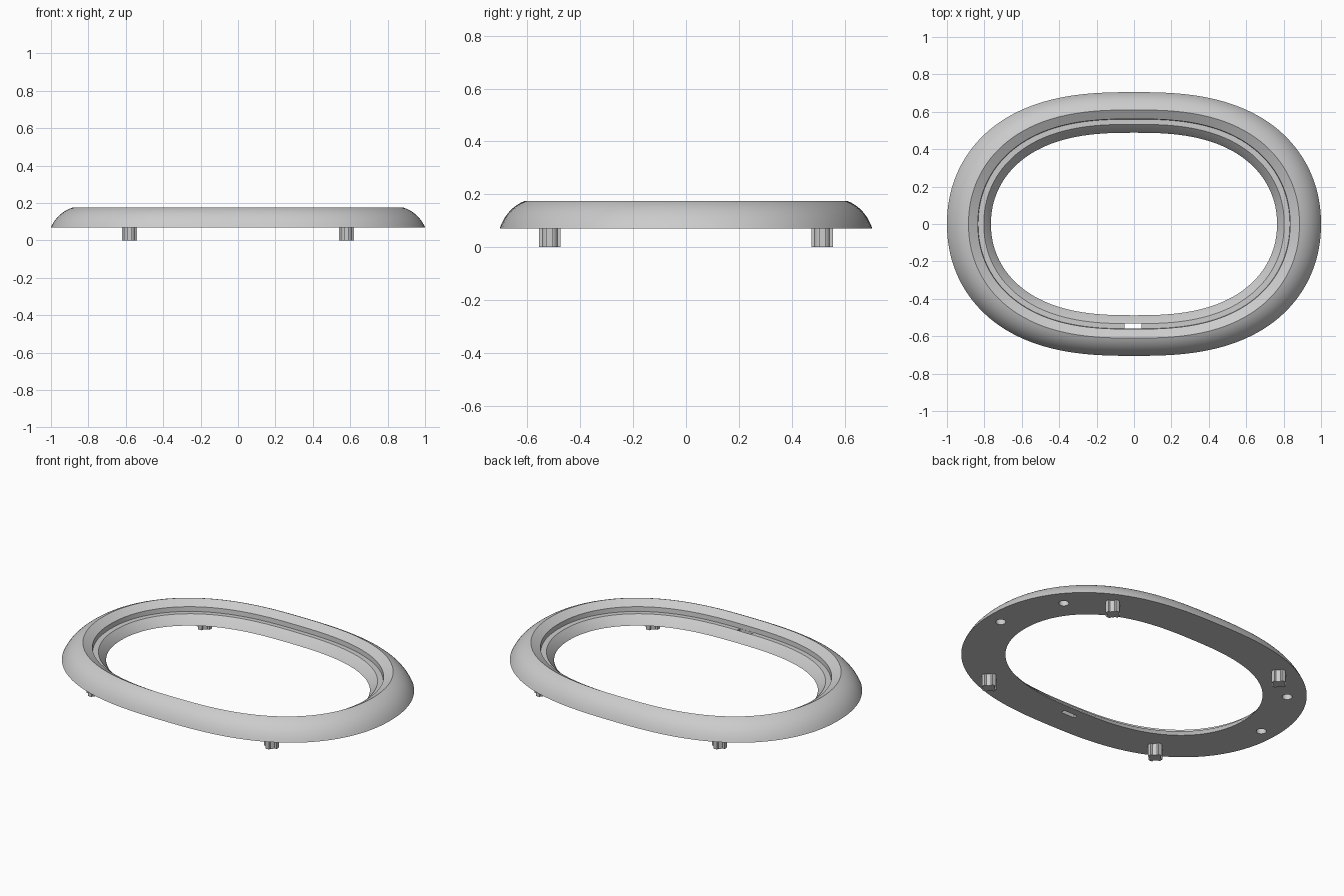
import bpy, bmesh, math
from mathutils import Matrix

cube = bpy.data.objects.get("Cube")
if cube:
    bpy.data.objects.remove(cube, do_unlink=True)

grey = bpy.data.materials.new("plain grey")
grey.use_nodes = True
colour = (0.6, 0.6, 0.6, 1)
grey.diffuse_color = colour
grey.node_tree.nodes["Principled BSDF"].inputs["Base Color"].default_value = colour

BASE, TOP = 0.07, 0.175
STEPS = 144


def make(name, bm):
    bmesh.ops.recalc_face_normals(bm, faces=bm.faces)
    mesh = bpy.data.meshes.new(name)
    bm.to_mesh(mesh)
    bm.free()
    mesh.materials.append(grey)
    ob = bpy.data.objects.new(name, mesh)
    bpy.context.collection.objects.link(ob)
    return ob


def activate(ob):
    bpy.ops.object.select_all(action='DESELECT')
    ob.select_set(True)
    bpy.context.view_layer.objects.active = ob


def smooth(ob):
    activate(ob)
    bpy.ops.object.shade_smooth_by_angle(angle=math.radians(30))


def spow(v, e):
    return math.copysign(abs(v) ** e, v)


def oval(bm, a, b, z):
    """Ring of vertices: flat along the long sides, round at the ends."""
    ring = []
    for i in range(STEPS):
        t = 2 * math.pi * i / STEPS
        x, y = spow(math.cos(t), 2 / 2.65), spow(math.sin(t), 2 / 2.08)
        ring.append(bm.verts.new((a * x, b * y, z)))
    return ring


def box(bm, centre, size):
    bmesh.ops.create_cube(bm, size=1, matrix=Matrix.Translation(centre) @ Matrix.Diagonal((*size, 1)))


def rod(bm, x, y, z0, z1, r, sides):
    bmesh.ops.create_cone(bm, cap_ends=True, segments=sides, radius1=r, radius2=r, depth=z1 - z0,
                          matrix=Matrix.Translation((x, y, (z0 + z1) / 2)))


# Cross-section: (half length, half width, height); domed outside, stepped inside
start, bend, crest = (1, 0.705, BASE), (0.965, 0.678, 0.148), (0.885, 0.61, TOP)
section = []
for i in range(11):
    t = i / 10
    section.append([(1 - t) ** 2 * p + 2 * t * (1 - t) * q + t * t * r
                    for p, q, r in zip(start, bend, crest)])
section += [(0.835, 0.562, 0.147), (0.833, 0.56, 0.12), (0.803, 0.533, 0.12),
            (0.773, 0.498, 0.085), (0.765, 0.488, BASE)]

# Oval frame
bm = bmesh.new()
rings = [oval(bm, *s) for s in section]
for k, ring in enumerate(rings):
    nxt = rings[(k + 1) % len(rings)]
    for i in range(STEPS):
        j = (i + 1) % STEPS
        bm.faces.new((ring[i], ring[j], nxt[j], nxt[i]))
frame = make("oval_frame", bm)

# Blind holes underneath and the drain slot through the front ledge
bm = bmesh.new()
for side in (-1, 1):
    rod(bm, side * 0.78, 0.345, 0.03, 0.105, 0.027, 24)
    rod(bm, side * 0.91, -0.025, 0.03, 0.115, 0.027, 24)
box(bm, (-0.005, -0.546, 0.1), (0.09, 0.026, 0.12))
cutter = make("hole_cutter", bm)
cutter.hide_render = True
cut = frame.modifiers.new("holes", 'BOOLEAN')
cut.operation = 'DIFFERENCE'
cut.solver = 'EXACT'
cut.object = cutter
activate(frame)
bpy.ops.object.modifier_apply(modifier=cut.name)
bpy.data.objects.remove(cutter, do_unlink=True)
smooth(frame)

# Four ribbed pegs
for sx, side in ((-1, "right"), (1, "left")):
    for sy, end in ((-1, "front"), (1, "back")):
        x, y = sx * 0.58, sy * 0.515
        bm = bmesh.new()
        rod(bm, x, y, 0, BASE + 0.01, 0.031, 16)
        mid, tall = (BASE + 0.01) / 2, BASE + 0.01
        box(bm, (x, y, mid), (0.082, 0.024, tall))
        box(bm, (x, y, mid), (0.024, 0.082, tall))
        smooth(make(f"{end}_{side}_peg", bm))
